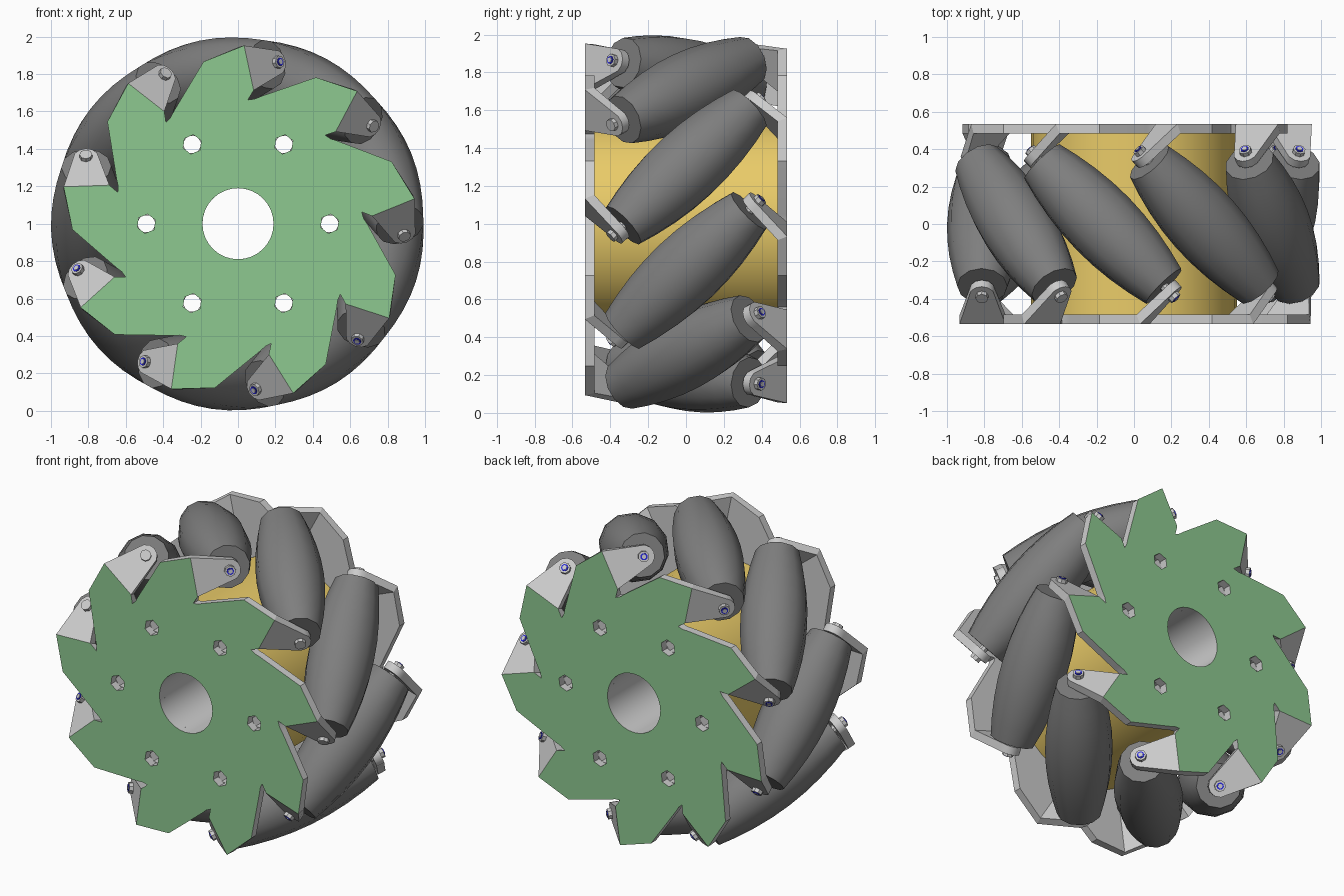
import bpy, bmesh
from math import sin, cos, pi, radians, sqrt
from mathutils import Vector, Matrix
from mathutils.geometry import tessellate_polygon

if "Cube" in bpy.data.objects:
    bpy.data.objects.remove(bpy.data.objects["Cube"])

N = 9                      # rollers around the wheel
PHI = radians(22)          # angle of the first roller
Y_OUT, Y_IN = 0.535, 0.485  # plate faces
BEND, THICK = -0.23, 0.05
H = sqrt(0.5)


def material(name, r, g, b):
    m = bpy.data.materials.new(name)
    m.diffuse_color = (r, g, b, 1)
    m.use_nodes = True
    m.node_tree.nodes["Principled BSDF"].inputs["Base Color"].default_value = m.diffuse_color
    return m


GREY = material("light_grey", 0.7, 0.7, 0.7)
GREEN = material("green", 0.27, 0.58, 0.28)
YELLOW = material("yellow", 0.82, 0.6, 0.14)
DARK = material("dark_grey", 0.21, 0.21, 0.21)
BLUE = material("blue", 0.02, 0.02, 0.7)


def wheel_frame(angle):
    # local x = radial, z = tangential, y = axle
    return Matrix.Translation((0, 0, 1)) @ Matrix.Rotation(-angle, 4, 'Y')


def finish(name, bm, mats, matrix):
    bmesh.ops.recalc_face_normals(bm, faces=bm.faces)
    me = bpy.data.meshes.new(name)
    bm.to_mesh(me)
    bm.free()
    for m in mats:
        me.materials.append(m)
    ob = bpy.data.objects.new(name, me)
    bpy.context.collection.objects.link(ob)
    ob.matrix_world = matrix
    return ob


def circle(r, n, cx=0, cz=0):
    return [(cx + r * cos(2 * pi * i / n), cz + r * sin(2 * pi * i / n)) for i in range(n)]


def slab(bm, loops, outer, inner, face_mat=0, rim_mat=0):
    # thick sheet: first loop is the outline, the others are holes
    tris = tessellate_polygon([[Vector((p[0], p[1], 0)) for p in l] for l in loops])
    flat = [p for l in loops for p in l]
    a = [bm.verts.new(outer(p)) for p in flat]
    b = [bm.verts.new(inner(p)) for p in flat]
    for t in tris:
        bm.faces.new([a[i] for i in t]).material_index = face_mat
        bm.faces.new([b[i] for i in reversed(t)])
    start = 0
    for k, l in enumerate(loops):
        n = len(l)
        for i in range(n):
            p, q = start + i, start + (i + 1) % n
            bm.faces.new((a[p], a[q], b[q], b[p])).material_index = 0 if k else rim_mat
        start += n


def bolt_holes(offset):
    return [circle(0.052, 6, 0.49 * cos(w), 0.49 * sin(w))
            for w in (offset + k * pi / 3 for k in range(6))]


def turn(p, ang):
    return (p[0] * cos(ang) - p[1] * sin(ang), p[0] * sin(ang) + p[1] * cos(ang))


# side plate: toothed disc with a bent tab on every tooth
def side_plate(name, hole_offset, matrix):
    bm = bmesh.new()
    tooth = [(0.637, -0.19), (0.68, BEND), (0.925, BEND), (0.886, 0.0), (0.657, 0.213), (0.63, 0.235)]
    mitre = THICK * (sqrt(2) - 1)
    outline, outline_in = [], {}
    for k in range(N):
        for p in tooth:
            q = turn(p, 2 * pi * k / N)
            outline.append(q)
            if p[1] == BEND:
                outline_in[q] = turn((p[0], BEND + mitre), 2 * pi * k / N)

    def inner(p):
        q = outline_in.get(p, p)
        return (q[0], -Y_IN, q[1])

    slab(bm, [outline, circle(0.19, 32)] + bolt_holes(hole_offset),
         lambda p: (p[0], -Y_OUT, p[1]), inner, face_mat=1)

    # rounded tab, sloping 45 degrees towards the roller end
    tab = [(0.68, 0.0)] + [(0.8 + 0.068 * cos(pi * (1 - i / 6)), 0.215 + 0.068 * sin(pi * i / 6))
                           for i in range(7)] + [(0.925, 0.0)]
    for k in range(N):
        def place(u, v, y, k=k):
            x, z = turn((u, v), 2 * pi * k / N)
            return (x, y, z)

        def tab_out(p):
            return place(p[0], BEND - p[1] * H, -Y_OUT + p[1] * H)

        def tab_in(p):
            if p[1] == 0:
                return place(p[0], BEND + mitre, -Y_IN)
            return place(p[0], BEND - p[1] * H + THICK * H, -Y_OUT + (p[1] + THICK) * H)

        slab(bm, [tab], tab_out, tab_in)
    return finish(name, bm, [GREY, GREEN], matrix)


side_plate("front_side_plate", -PHI, wheel_frame(PHI))
side_plate("back_side_plate", PHI, wheel_frame(PHI) @ Matrix.Rotation(pi, 4, 'X'))

# hub drum with centre bore and through holes
bm = bmesh.new()
slab(bm, [circle(0.55, 32), circle(0.19, 32)] + bolt_holes(0),
     lambda p: (p[0], -Y_IN, p[1]), lambda p: (p[0], Y_IN, p[1]), rim_mat=1)
finish("hub_drum", bm, [GREY, YELLOW], wheel_frame(0))


def lathe(bm, profile, n, mat=0):
    # closed solid turned about local z from (radius, height) points
    rings = [[bm.verts.new((x, y, z)) for x, y in circle(r, n)] for r, z in profile]
    faces = [bm.faces.new(rings[0][::-1]), bm.faces.new(rings[-1])]
    for a, b in zip(rings, rings[1:]):
        for i in range(n):
            j = (i + 1) % n
            faces.append(bm.faces.new((a[i], a[j], b[j], b[i])))
    for f in faces:
        f.material_index = mat


# barrel rollers on slanted bolts
front_blue = {2, 5, 6, 7, 8}
stations = [-0.47, -0.36, -0.24, -0.12, 0, 0.12, 0.24, 0.36, 0.47]
barrel = [(1 - sqrt(0.64 + s * s / 2), s) for s in stations]
for k in range(N):
    frame = (wheel_frame(PHI + 2 * pi * k / N) @ Matrix.Translation((0.8, 0, 0))
             @ Matrix.Rotation(-pi / 4, 4, 'X'))
    bm = bmesh.new()
    lathe(bm, barrel, 12)
    finish(f"roller_{k + 1}", bm, [DARK], frame)

    bm = bmesh.new()
    lathe(bm, [(0.025, -0.54), (0.025, 0.54)], 8)
    for sign in (-1, 1):
        lathe(bm, [(0.034, sign * 0.53), (0.034, sign * 0.565)], 8)
        if sign > 0 or k in front_blue:
            lathe(bm, [(0.022, sign * 0.56), (0.022, sign * 0.569)], 8, 1)
            lathe(bm, [(0.014, sign * 0.56), (0.014, sign * 0.572)], 8)
    finish(f"roller_bolt_{k + 1}", bm, [GREY, BLUE], frame)

# smooth shading with crisp edges
for ob in bpy.context.collection.objects:
    ob.select_set(True)
    bpy.context.view_layer.objects.active = ob
bpy.ops.object.shade_smooth_by_angle(angle=radians(35))
